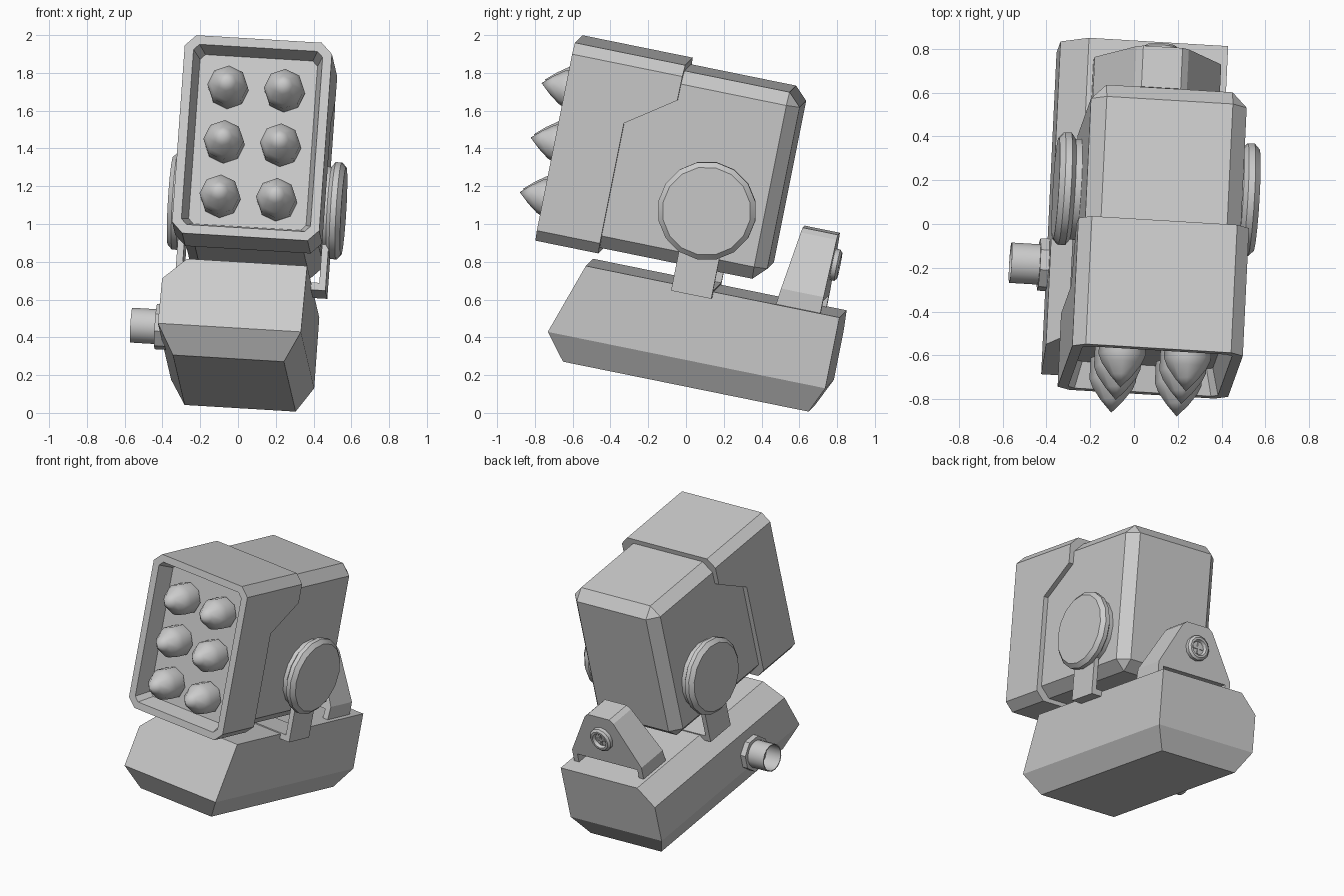
import bpy, bmesh, math
from mathutils import Matrix, Vector

cube = bpy.data.objects.get("Cube")
if cube:
    bpy.data.objects.remove(cube, do_unlink=True)

# One plain grey material
grey = bpy.data.materials.new("grey")
grey.use_nodes = True
tone = (0.6, 0.6, 0.6, 1)
grey.diffuse_color = tone
grey.node_tree.nodes["Principled BSDF"].inputs["Base Color"].default_value = tone

# The whole model leans: orthonormal frame from the leaning axes
ax_x = Vector((1, -0.06, -0.06)).normalized()
ax_z = Vector((0.07, 0.2, 1))
ax_z = (ax_z - ax_x * ax_z.dot(ax_x)).normalized()
ax_y = ax_z.cross(ax_x)
LEAN = Matrix((ax_x, ax_y, ax_z)).transposed().to_4x4()
MID = 0.027  # centre line of launcher


def finish(name, bm, smooth=None):
    bmesh.ops.recalc_face_normals(bm, faces=bm.faces)
    mesh = bpy.data.meshes.new(name)
    bm.to_mesh(mesh)
    bm.free()
    mesh.materials.append(grey)
    ob = bpy.data.objects.new(name, mesh)
    bpy.context.collection.objects.link(ob)
    ob.matrix_world = LEAN
    if smooth:
        bpy.ops.object.select_all(action='DESELECT')
        ob.select_set(True)
        bpy.context.view_layer.objects.active = ob
        bpy.ops.object.shade_smooth_by_angle(angle=math.radians(smooth))
    return ob


def prism(points, to3d, lo, hi):
    """Extrude a flat outline between lo and hi."""
    bm = bmesh.new()
    a = [bm.verts.new(to3d(p, lo)) for p in points]
    b = [bm.verts.new(to3d(p, hi)) for p in points]
    bm.faces.new(a)
    bm.faces.new(b)
    n = len(points)
    for i in range(n):
        j = (i + 1) % n
        bm.faces.new((a[i], a[j], b[j], b[i]))
    bmesh.ops.recalc_face_normals(bm, faces=bm.faces)
    return bm


def along_x(p, t):
    return (t, p[0], p[1])


def along_y(p, t):
    return (p[0], t, p[1])


def box(x0, x1, y0, y1, z0, z1):
    return prism([(y0, z0), (y1, z0), (y1, z1), (y0, z1)], along_x, x0, x1)


def lathe(name, profile, sides, centre, axis, smooth=None, turn=0.0):
    """Spin (radius, distance) pairs about an axis; a zero radius closes to a point."""
    bm = bmesh.new()
    q = Vector((0, 0, 1)).rotation_difference(Vector(axis))
    rings = []
    for r, d in profile:
        count = sides if r else 1
        rings.append([bm.verts.new(Vector(centre) + q @ Vector((
            r * math.cos(turn + math.tau * i / sides),
            r * math.sin(turn + math.tau * i / sides), d))) for i in range(count)])
    for a, b in zip(rings, rings[1:]):
        for i in range(sides):
            j = (i + 1) % sides
            quad = [a[i % len(a)], a[j % len(a)], b[j % len(b)], b[i % len(b)]]
            bm.faces.new(list(dict.fromkeys(quad)))
    return finish(name, bm, smooth)


# Base: outline with one chamfered top edge, sloped nose and tapered underside
bm = box(-0.41, 0.35, -0.786, 0.715, 0.30, 0.683)
for v in bm.verts:
    if v.co.z > 0.5 and v.co.y < 0:
        v.co.y = -0.657
edge = [e for e in bm.edges if all(v.co.x < 0 and v.co.z > 0.5 for v in e.verts)]
bmesh.ops.bevel(bm, geom=edge, offset=0.122, segments=1, affect='EDGES')
under = min(bm.faces, key=lambda f: f.calc_center_median().z)
low = bmesh.ops.extrude_discrete_faces(bm, faces=[under])["faces"][0]
for v in low.verts:
    v.co = (-0.325 if v.co.x < 0 else 0.265, -0.68 if v.co.y < 0 else 0.648, 0.155)
finish("base", bm)

# Rear launcher body
bm = box(MID - 0.357, MID + 0.357, -0.8, 0.288, 0.79, 1.80)
bmesh.ops.bevel(bm, geom=bm.edges[:], offset=0.068, segments=1, affect='EDGES')
finish("launcher_body", bm)

# Front sleeve with stepped rear edge and recessed face
side = [(-0.945, 0.762), (-0.945, 1.833), (-0.348, 1.833),
        (-0.35, 1.645), (-0.604, 1.47), (-0.604, 0.762)]
bm = prism(side, along_x, MID - 0.391, MID + 0.391)
long_edges = [e for e in bm.edges
              if abs(e.verts[0].co.y - e.verts[1].co.y) > 0.3
              and abs(e.verts[0].co.z - e.verts[1].co.z) < 0.01]
bmesh.ops.bevel(bm, geom=long_edges, offset=0.058, segments=1, affect='EDGES')
front = min(bm.faces, key=lambda f: f.calc_center_median().y)
bmesh.ops.inset_region(bm, faces=[front], thickness=0.052)
bmesh.ops.inset_region(bm, faces=[front], thickness=0.0001, depth=-0.12)
bmesh.ops.scale(bm, vec=(0.91, 1, 0.94), verts=front.verts,
                space=Matrix.Translation(-front.calc_center_median()))
finish("front_sleeve", bm)

# Six warheads in two columns
for row in range(3):
    for col in (-1, 1):
        lathe(f"warhead_{row}_{col}",
              [(0.107, 0), (0.107, 0.10), (0.09, 0.14), (0.05, 0.195), (0, 0.25)],
              8, (MID + 0.15 * col, -0.835, 0.985 + 0.295 * row), (0, -1, 0), 60)

# Pivot discs on both sides
for name, s in (("left_disc", 1), ("right_disc", -1)):
    lathe(name, [(0, 0.3), (0.235, 0.3), (0.235, 0.385), (0.262, 0.405),
                 (0.262, 0.435), (0.235, 0.46), (0, 0.46)],
          16, (MID, -0.08, 1.105), (s, 0, 0), 35)

# U-shaped yoke carrying the launcher
outer, inner = 0.4, 0.365
yoke = [(-outer, 1.0), (-outer, 0.65), (outer, 0.65), (outer, 1.0),
        (inner, 1.0), (inner, 0.69), (-inner, 0.69), (-inner, 1.0)]
finish("yoke", prism([(x + MID, z) for x, z in yoke], along_y, -0.185, 0.033))

# Rear bracket with an arched underside and a sloped front
half = [(0.25, 0.67), (0.29, 0.67), (0.29, 0.77), (0.12, 1.07), (0.09, 1.095)]
arch = [(0.25, 0.745)] + half
outline = [(MID + x, z) for x, z in arch] + [(MID - x, z) for x, z in reversed(arch)]
bm = prism(outline, along_y, 0.368, 0.61)
for v in bm.verts:
    if v.co.y < 0.5:
        v.co.y += 0.12 * (v.co.z - 0.67)
finish("rear_bracket", bm)

# Screw on the bracket with a cross slot
lathe("screw", [(0.085, 0), (0.085, 0.03), (0.07, 0.042), (0.055, 0.042),
                (0.045, 0.022), (0, 0.022)], 12, (MID, 0.605, 0.93), (0, 1, 0), 35)
for name, w, h in (("screw_bar_flat", 0.04, 0.007), ("screw_bar_upright", 0.007, 0.04)):
    finish(name, box(MID - w, MID + w, 0.62, 0.634, 0.93 - h, 0.93 + h))

# Side pipe: flange and open tube
pipe = (-0.40, -0.292, 0.38)
lathe("pipe_flange", [(0, -0.03), (0.122, -0.03), (0.122, 0.05), (0, 0.05)],
      8, pipe, (-1, 0, 0), turn=math.pi / 8)
lathe("pipe", [(0.094, 0), (0.094, 0.18), (0.088, 0.18), (0.088, 0.06), (0, 0.06)],
      16, pipe, (-1, 0, 0), 35)
